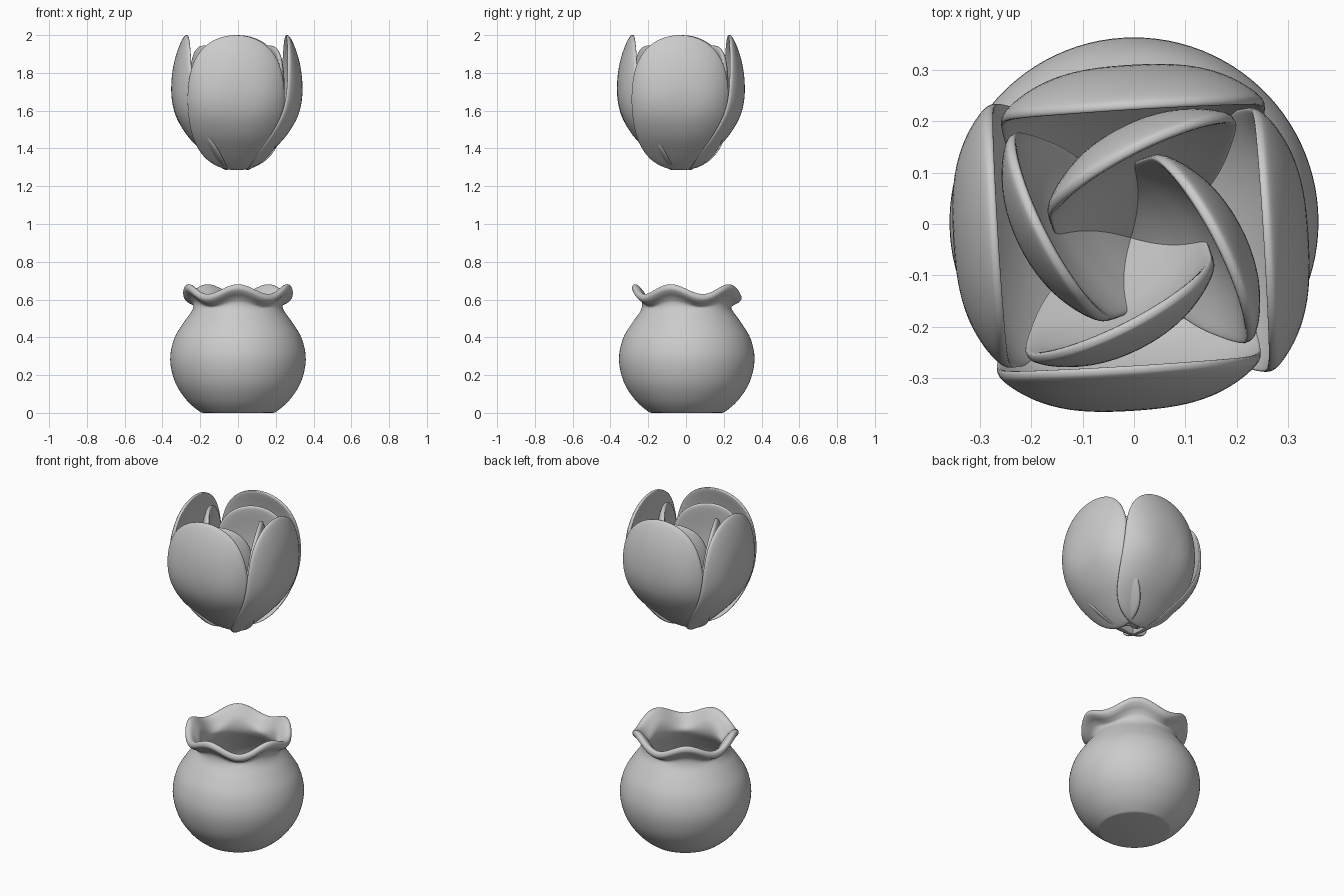
import bpy, bmesh, math

if "Cube" in bpy.data.objects:
    bpy.data.objects.remove(bpy.data.objects["Cube"])

CX, CY = -0.006, -0.027   # flower axis


def finish(name, bm):
    bmesh.ops.recalc_face_normals(bm, faces=bm.faces)
    for f in bm.faces:
        f.smooth = True
    me = bpy.data.meshes.new(name)
    bm.to_mesh(me)
    bm.free()
    ob = bpy.data.objects.new(name, me)
    bpy.context.collection.objects.link(ob)
    return ob


def interp(pts, t):
    # smooth interpolation through (t, value) pairs, Catmull-Rom tangents
    t = min(max(t, pts[0][0]), pts[-1][0])
    n = len(pts)
    slope = lambda i: ((pts[min(i + 1, n - 1)][1] - pts[max(i - 1, 0)][1]) /
                       (pts[min(i + 1, n - 1)][0] - pts[max(i - 1, 0)][0]))
    for i in range(n - 1):
        (a, va), (b, vb) = pts[i], pts[i + 1]
        if t <= b:
            h, s = b - a, (t - a) / (b - a)
            return ((2*s**3 - 3*s*s + 1) * va + (s**3 - 2*s*s + s) * h * slope(i)
                    + (3*s*s - 2*s**3) * vb + (s**3 - s*s) * h * slope(i + 1))


# vase: lathed outer and inner wall with a five-lobed wavy lip
PROFILE = [(0.185, 0.0), (0.205, 0.008), (0.27, 0.065), (0.332, 0.16), (0.359, 0.28),
           (0.339, 0.39), (0.29, 0.475), (0.247, 0.535), (0.236, 0.57), (0.252, 0.592),
           (0.276, 0.610), (0.290, 0.630), (0.284, 0.652), (0.262, 0.652), (0.235, 0.625),
           (0.208, 0.585), (0.208, 0.54), (0.25, 0.47), (0.30, 0.38), (0.32, 0.28),
           (0.293, 0.16), (0.24, 0.08), (0.17, 0.04)]
rs = [(i, p[0]) for i, p in enumerate(PROFILE)]
zs = [(i, p[1]) for i, p in enumerate(PROFILE)]
SEG, SUB = 100, 4
bm = bmesh.new()
rings = []
for k in range((len(PROFILE) - 1) * SUB + 1):
    r, z = interp(rs, k / SUB), max(0, interp(zs, k / SUB))
    wgt = min(max((z - 0.53) / 0.09, 0), 1)
    wgt = wgt * wgt * (3 - 2 * wgt)
    ring = []
    for j in range(SEG):
        a = 2 * math.pi * j / SEG
        wave = wgt * math.cos(5 * (a + math.pi / 2))
        ring.append(bm.verts.new((r * math.cos(a), r * math.sin(a) + 0.004,
                                  z + 0.026 * wave)))
    rings.append(ring)
for a, b in zip(rings, rings[1:]):
    for j in range(SEG):
        bm.faces.new((a[j], a[(j + 1) % SEG], b[(j + 1) % SEG], b[j]))
bm.faces.new(rings[0][::-1])
bm.faces.new(rings[-1])
vase = finish("vase", bm)
bpy.context.view_layer.objects.active = vase
vase.select_set(True)
bpy.ops.object.shade_smooth_by_angle(angle=math.radians(40))

# distance of a petal's mid surface edge from the flower axis, by relative height
OUTER = [(-1, 0.045), (-0.75, 0.095), (-0.46, 0.165), (-0.15, 0.22), (0.2, 0.245), (1, 0.256)]
INNER = [(-1, 0.0), (-0.75, 0.035), (-0.46, 0.085), (-0.15, 0.135), (0.2, 0.165), (1, 0.17)]


def petal(name, turn, half_w, z0, z1, edge, bulge, thick, tilt, shift, bow, out, taper):
    # flattened sphere bent into a cupped, egg-shaped petal, twisted by tilt on its own axis
    bm = bmesh.new()
    bmesh.ops.create_uvsphere(bm, u_segments=64, v_segments=48, radius=1)
    zc, h = (z0 + z1) / 2, (z1 - z0) / 2
    for v in bm.verts:
        x, s, side = v.co.x, v.co.y, v.co.z
        rho = min(1, math.hypot(x, s))
        px = half_w * x * (1 + 0.2 * s * s + taper * s) + shift
        t = thick * math.copysign(abs(side) ** 0.55, side)
        d = bulge * (1 - 0.25 * s) * (1 - rho ** 3) + t - bow * x * x
        px, d = (px * math.cos(tilt) - d * math.sin(tilt),
                 px * math.sin(tilt) + d * math.cos(tilt))
        d += interp(edge, s) + out
        v.co = (CX + px * math.cos(turn) - d * math.sin(turn),
                CY + px * math.sin(turn) + d * math.cos(turn), zc + h * s)
    return finish(name, bm)


for i, side in enumerate(("back", "left", "front", "right")):
    q = i * math.pi / 2
    petal("outer_petal_" + side, q, 0.257, 1.285, 2.0, OUTER, 0.072, 0.024,
          math.radians(3.5), 0.004, 0.0, 0.009 * (i % 2), 0.03)
    petal("inner_petal_" + side, q, 0.2, 1.31, 1.945, INNER, 0.03,
          0.025, math.radians(27), 0.005, 0.04, 0, 0.15)
